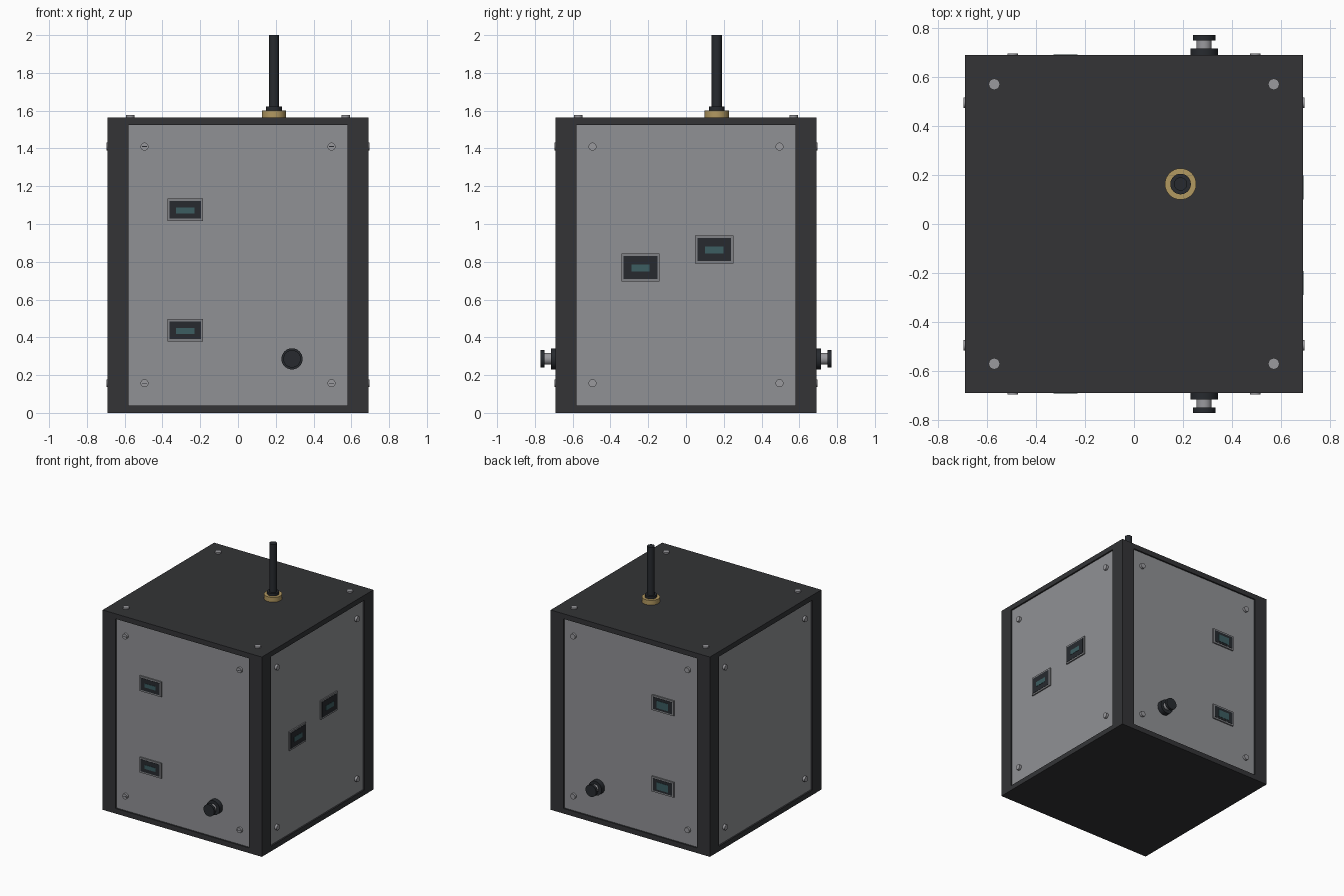
import bpy, bmesh
from math import pi
from mathutils import Matrix, Vector

if "Cube" in bpy.data.objects:
    bpy.data.objects.remove(bpy.data.objects["Cube"])

HALF, TOP = 0.69, 1.565          # body half width and height
PANEL_W, PANEL_B, PANEL_T = 0.58, 0.04, 1.525
SURF = 0.678                     # distance of panel surface from the axis


def material(name, rgb):
    m = bpy.data.materials.new(name)
    m.diffuse_color = (*rgb, 1)
    m.use_nodes = True
    m.node_tree.nodes["Principled BSDF"].inputs["Base Color"].default_value = m.diffuse_color
    return m


FRAME = material("charcoal", (0.033, 0.034, 0.037))
PANEL = material("panel_grey", (0.28, 0.285, 0.30))
STEEL = material("steel", (0.32, 0.32, 0.34))
BEZEL = material("bezel_grey", (0.22, 0.225, 0.24))
BLACK = material("near_black", (0.02, 0.023, 0.028))
TEAL = material("teal", (0.045, 0.11, 0.12))
BRASS = material("brass", (0.45, 0.32, 0.12))


def finish(name, bm, mat, matrix=Matrix(), smooth=False):
    bmesh.ops.transform(bm, matrix=matrix, verts=bm.verts)
    bmesh.ops.recalc_face_normals(bm, faces=bm.faces)
    me = bpy.data.meshes.new(name)
    bm.to_mesh(me)
    bm.free()
    me.materials.append(mat)
    ob = bpy.data.objects.new(name, me)
    bpy.context.collection.objects.link(ob)
    if smooth:
        bpy.context.view_layer.objects.active = ob
        bpy.ops.object.select_all(action='DESELECT')
        ob.select_set(True)
        bpy.ops.object.shade_smooth_by_angle()
    return ob


def box(name, lo, hi, mat, matrix=Matrix()):
    bm = bmesh.new()
    bmesh.ops.create_cube(bm, size=1)
    lo, hi = Vector(lo), Vector(hi)
    for v in bm.verts:
        v.co = [(a + b) / 2 + c * (b - a) for a, b, c in zip(lo, hi, v.co)]
    return finish(name, bm, mat, matrix)


def disc(name, r, z0, z1, mat, matrix, sides=32):
    bm = bmesh.new()
    bmesh.ops.create_cone(bm, cap_ends=True, segments=sides, radius1=r, radius2=r,
                          depth=z1 - z0, matrix=Matrix.Translation((0, 0, (z0 + z1) / 2)))
    return finish(name, bm, mat, matrix, True)


def side(turn):
    """Coordinates of a wall: built as the front, then turned about z."""
    return Matrix.Rotation(turn * pi / 2, 4, 'Z')


def outward(turn, u, z):
    """Local z axis points out of the wall, origin on the central plane."""
    return side(turn) @ Matrix.Translation((u, 0, z)) @ Matrix.Rotation(pi / 2, 4, 'X')


# Body frame with a recess in each of the four walls
bm = bmesh.new()
bmesh.ops.create_cube(bm, size=1)
for v in bm.verts:
    v.co = (v.co.x * 2 * HALF, v.co.y * 2 * HALF, (v.co.z + 0.5) * TOP)
walls = [f for f in bm.faces if abs(f.normal.z) < 0.5]
bmesh.ops.inset_individual(bm, faces=walls, thickness=0.04)
for f in walls:
    k = 0 if abs(f.normal.x) < 0.5 else 1
    for v in f.verts:
        v.co[k] = PANEL_W if v.co[k] > 0 else -PANEL_W
        v.co.z = PANEL_T if v.co.z > TOP / 2 else PANEL_B
bmesh.ops.inset_individual(bm, faces=walls, thickness=0, depth=-0.03)
finish("body_frame", bm, FRAME)

# Wall panels and their corner screws
for t, wall in enumerate(("front", "right", "back", "left")):
    box(wall + "_panel", (-PANEL_W, -SURF, PANEL_B), (PANEL_W, -HALF + 0.03, PANEL_T),
        PANEL, side(t))
    for u in (-0.495, 0.495):
        for z in (0.157, 1.41):
            m = outward(t, u, z)
            disc(wall + "_screw", 0.021, SURF - 0.004, 0.696, STEEL, m, 20)
            if t == 0:
                box("screw_slot", (-0.014, -0.002, 0.69), (0.014, 0.002, 0.6965), BLACK, m)


# Small display: bezel, dark glass, lit strip
def display(wall, turn, u, z, w, h, strip):
    m = outward(turn, u, z)
    for part, a, b, depth, mat in (("bezel", w, h, 0.688, BEZEL),
                                   ("glass", w - 0.025, h - 0.025, 0.690, BLACK),
                                   ("strip", 0.097, strip, 0.692, TEAL)):
        dz = -0.003 if part == "strip" else 0
        box(f"{wall}_display_{part}", (-a / 2, dz - b / 2, SURF - 0.004),
            (a / 2, dz + b / 2, depth), mat, m)


for z in (1.075, 0.437):
    display("front", 0, -0.279, z, 0.19, 0.119, 0.031)
    display("back", 2, 0.279, z, 0.19, 0.119, 0.057)
display("right", 1, -0.241, 0.77, 0.203, 0.148, 0.037)
display("right", 1, 0.149, 0.865, 0.203, 0.148, 0.037)

# Knobs on front and back
for wall, turn, u in (("front", 0, 0.286), ("back", 2, -0.286)):
    m = outward(turn, u, 0.286)
    disc(wall + "_knob_base", 0.056, SURF - 0.004, 0.716, BLACK, m)
    disc(wall + "_knob_neck", 0.031, 0.716, 0.749, STEEL, m)
    disc(wall + "_knob_cap", 0.046, 0.749, 0.770, BLACK, m)

# Lid screws
for x in (-0.57, 0.57):
    for y in (-0.57, 0.57):
        disc("lid_screw", 0.023, TOP - 0.004, 1.576, STEEL, Matrix.Translation((x, y, 0)), 20)

# Antenna
m = Matrix.Translation((0.19, 0.163, 0))
disc("antenna_washer", 0.064, TOP - 0.002, 1.602, BRASS, m)
disc("antenna_collar", 0.042, 1.602, 1.622, BLACK, m)
disc("antenna_rod", 0.027, 1.622, 2.0, BLACK, m)
